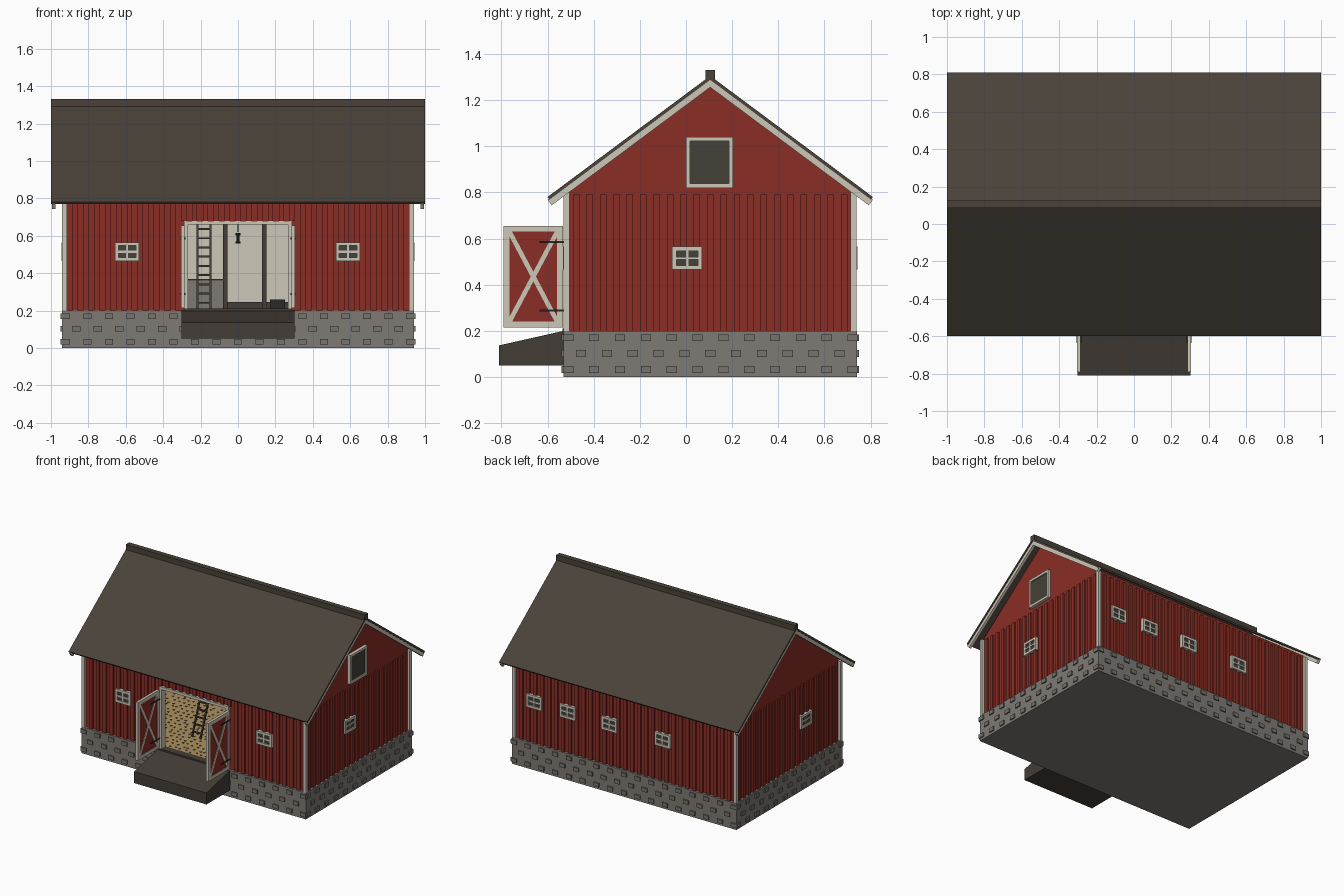
import bpy, bmesh, math, random
from mathutils import Vector, Matrix

if "Cube" in bpy.data.objects:
    bpy.data.objects.remove(bpy.data.objects["Cube"])

random.seed(4)


def srgb(r, g, b):
    f = lambda c: c / 12.92 if c <= 0.04045 else ((c + 0.055) / 1.055) ** 2.4
    return (f(r / 255), f(g / 255), f(b / 255), 1)


def material(name, *rgb):
    m = bpy.data.materials.new(name)
    m.diffuse_color = srgb(*rgb)
    m.use_nodes = True
    m.node_tree.nodes["Principled BSDF"].inputs["Base Color"].default_value = m.diffuse_color
    return m


RED = material("barn_red", 138, 46, 37)
CREAM = material("cream_trim", 205, 199, 184)
ROOF = material("roof_brown", 74, 66, 57)
WOOD = material("dark_wood", 68, 61, 54)
GLASS = material("dark_glass", 68, 65, 56)
STONE = material("foundation_grey", 127, 123, 117)
BLOCK = material("stone_block_grey", 119, 115, 109)
IRON = material("black_iron", 44, 42, 40)
STRAW = material("straw", 172, 146, 98)
CHAFF = material("dark_straw", 118, 98, 64)


def finish(name, bm, mat):
    bmesh.ops.recalc_face_normals(bm, faces=bm.faces)
    me = bpy.data.meshes.new(name)
    bm.to_mesh(me)
    bm.free()
    me.materials.append(mat)
    ob = bpy.data.objects.new(name, me)
    bpy.context.collection.objects.link(ob)
    return ob


def boxes(name, mat, items):
    """Axis-aligned boxes given as x0, x1, y0, y1, z0, z1."""
    bm = bmesh.new()
    for x0, x1, y0, y1, z0, z1 in items:
        m = Matrix.Translation(((x0 + x1) / 2, (y0 + y1) / 2, (z0 + z1) / 2))
        bmesh.ops.create_cube(bm, size=1, matrix=m @ Matrix.Diagonal((x1 - x0, y1 - y0, z1 - z0, 1)))
    return finish(name, bm, mat)


def prism(name, mat, profile, x0, x1):
    """Extrude a y-z profile along x."""
    bm = bmesh.new()
    face = bm.faces.new([bm.verts.new((x0, y, z)) for y, z in profile])
    ext = bmesh.ops.extrude_face_region(bm, geom=[face])
    bmesh.ops.translate(bm, vec=(x1 - x0, 0, 0), verts=[v for v in ext["geom"] if isinstance(v, bmesh.types.BMVert)])
    return finish(name, bm, mat)


def bars(name, mat, pairs, w, d):
    """Square bars between point pairs: w across the y-z plane, d along x."""
    bm = bmesh.new()
    for a, b in pairs:
        a, b = Vector(a), Vector(b)
        t = (b - a).normalized()
        n = Vector((1, 0, 0))
        s = t.cross(n).normalized()
        rot = Matrix((n, s, t)).transposed().to_4x4()
        bmesh.ops.create_cube(bm, size=1, matrix=Matrix.Translation((a + b) / 2) @ rot @ Matrix.Diagonal((d, w, (b - a).length, 1)))
    return finish(name, bm, mat)


WX, YF, YB, YR = 0.92, -0.51, 0.72, 0.105      # wall planes and ridge line
SIDES = {"front": ((0, YF), 0), "right": ((WX, 0), 90), "back": ((0, YB), 180), "left": ((-WX, 0), 270)}


def place(ob, side):
    """Turn a part built facing -y so that it sits on the given wall."""
    (px, py), deg = SIDES[side]
    ob.data.transform(Matrix.Translation((px, py, 0)) @ Matrix.Rotation(math.radians(deg), 4, "Z"))


# Foundation with staggered raised stones
boxes("foundation", STONE, [(-0.94, 0.94, -0.53, 0.74, 0, 0.2)])
stones = []
for row, z in enumerate((0.033, 0.102, 0.17)):
    off = 0.055 * (row % 2)
    for i in range(17):
        x = -0.92 + 0.115 * i + off
        if x < 0.95:
            for y in (-0.53, 0.74):
                stones.append((x - 0.022, x + 0.022, y - 0.009, y + 0.009, z - 0.015, z + 0.015))
    for i in range(12):
        y = -0.51 + 0.112 * i + off
        if y < 0.75:
            for x in (-0.94, 0.94):
                stones.append((x - 0.009, x + 0.009, y - 0.022, y + 0.022, z - 0.015, z + 0.015))
boxes("foundation_stones", BLOCK, stones)

# Walls, with a doorway in the front
boxes("front_wall", RED, [(-WX, -0.285, YF, YF + 0.02, 0.2, 0.815), (0.285, WX, YF, YF + 0.02, 0.2, 0.815),
                          (-0.285, 0.285, YF, YF + 0.02, 0.665, 0.815)])
boxes("back_wall", RED, [(-WX, WX, YB - 0.02, YB, 0.2, 0.815)])
gable = [(YF, 0.2), (YB, 0.2), (YB, 0.815), (YR, 1.28), (YF, 0.815)]
lining = [(YF + 0.02, 0.2), (YB - 0.02, 0.2), (YB - 0.02, 0.81), (YR, 1.26), (YF + 0.02, 0.81)]
for s, n in ((1, "right"), (-1, "left")):
    prism(n + "_gable_wall", RED, gable, s * (WX - 0.02), s * WX)
    prism(n + "_lining", CREAM, lining, s * (WX - 0.03), s * (WX - 0.02))
boxes("back_lining", CREAM, [(-0.89, 0.89, YB - 0.03, YB - 0.02, 0.2, 0.81)])

# Vertical battens on every wall
pitch, bw, bd = 0.058, 0.014, 0.012
battens = []
for i in range(-15, 16):
    x = i * pitch
    battens.append((x - bw, x + bw, YB, YB + bd, 0.2, 0.79))
    battens.append((x - bw, x + bw, YF - bd, YF, 0.2 if abs(x) > 0.3 else 0.68, 0.79))
for i in range(-10, 11):
    y = YR + i * pitch
    for s in (-1, 1):
        a, b = sorted((s * WX, s * (WX + bd)))
        battens.append((a, b, y - bw, y + bw, 0.2, 0.79))
boxes("wall_battens", RED, battens)

# Corner boards
boxes("corner_boards", CREAM, [(min(s * 0.915, s * 0.94), max(s * 0.915, s * 0.94), y, y + 0.025, 0.2, 0.8)
                               for s in (-1, 1) for y in (-0.53, 0.713)])

# Roof slab, barge boards and ridge cap
def chevron(top, thick):
    """Roof-shaped profile, square cut at the eaves; top is the ridge height."""
    dy, dz = thick * 0.6, thick * 0.8
    e = top - 0.525
    return [(-0.6, e), (YR, top), (0.81, e), (0.81 - dy, e - dz), (YR, top - thick * 1.25), (-0.6 + dy, e - dz)]


prism("roof", ROOF, chevron(1.305, 0.014), -1.0, 1.0)
for s, n in ((1, "right"), (-1, "left")):
    prism(n + "_barge_board", CREAM, chevron(1.293, 0.03), s * 0.975, s * 0.995)
boxes("ridge_cap", ROOF, [(-1, 1, 0.085, 0.125, 1.29, 1.33)])


# Windows: dark pane, cream frame, optional cross bars
def window(side, u, z, w, h, cross=True, f=0.018):
    x0, x1, z0, z1 = u - w / 2, u + w / 2, z - h / 2, z + h / 2
    trim = [(x0, x0 + f, -0.024, 0, z0, z1), (x1 - f, x1, -0.024, 0, z0, z1),
            (x0 + f, x1 - f, -0.024, 0, z0, z0 + f), (x0 + f, x1 - f, -0.024, 0, z1 - f, z1)]
    if cross:
        trim += [(u - 0.006, u + 0.006, -0.021, 0, z0 + f, z1 - f), (x0 + f, x1 - f, -0.022, 0, z - 0.006, z + 0.006)]
    place(boxes(side + "_window_frame", CREAM, trim), side)
    place(boxes(side + "_window_pane", GLASS, [(x0 + 0.004, x1 - 0.004, -0.015, 0, z0 + 0.004, z1 - 0.004)]), side)


for x in (-0.593, 0.588):
    window("front", x, 0.515, 0.13, 0.1)
for x in (0.755, 0.475, 0.125, -0.32):
    window("back", -x, 0.515, 0.13, 0.1)
window("right", 0.005, 0.515, 0.13, 0.1)
window("left", 0.1, 0.515, 0.13, 0.1)
window("right", 0.102, 0.93, 0.205, 0.22, cross=False)

# Doorway surround and threshold
boxes("door_surround", CREAM, [(-0.29, -0.268, -0.53, -0.485, 0.2, 0.66), (0.268, 0.29, -0.53, -0.485, 0.2, 0.66),
                               (-0.29, 0.29, -0.53, -0.485, 0.66, 0.68)])
boxes("threshold", WOOD, [(-0.29, 0.29, -0.535, -0.48, 0.195, 0.21)])

# Doors standing open, braced on both faces
for s, n in ((-1, "left"), (1, "right")):
    c = s * 0.295
    y0, y1, z0, z1, f, t = -0.79, -0.533, 0.215, 0.655, 0.025, 0.01
    boxes(n + "_door_panel", RED, [(c - 0.006, c + 0.006, y0 + 0.003, y1 - 0.003, z0 + 0.003, z1 - 0.003)])
    boxes(n + "_door_frame", CREAM, [(c - t, c + t, y0, y0 + f, z0, z1), (c - t, c + t, y1 - f, y1, z0, z1),
                                     (c - t, c + t, y0 + f, y1 - f, z0, z0 + f), (c - t, c + t, y0 + f, y1 - f, z1 - f, z1)])
    bars(n + "_door_brace", CREAM, [((c, y0 + f, z0 + f), (c, y1 - f, z1 - f)), ((c, y0 + f, z1 - f), (c, y1 - f, z0 + f))],
         0.02, 0.018)
    boxes(n + "_door_hinges", IRON, [(c - 0.013, c + 0.013, -0.635, -0.53, z - 0.005, z + 0.005) for z in (0.288, 0.585)])

# Entry ramp
prism("ramp", WOOD, [(-0.81, 0.05), (-0.53, 0.05), (-0.53, 0.2), (-0.81, 0.137)], -0.303, 0.303)

# Straw-covered floor with scattered flecks
boxes("straw_floor", STRAW, [(-0.89, 0.89, -0.485, 0.69, 0.2, 0.206)])
flecks = []
for i in range(27):
    for j in range(18):
        x = -0.8 + i * 0.045 + random.uniform(-0.01, 0.01)
        y = -0.45 + j * 0.045 + random.uniform(-0.01, 0.01)
        flecks.append((x - 0.006, x + 0.006, y - 0.005, y + 0.005, 0.205, 0.21))
boxes("straw_flecks", CHAFF, flecks)

# Leaning ladder
pt = lambda x, k: (x, -0.24 + 0.22 * k, 0.207 + 0.58 * k)
bars("ladder_rails", WOOD, [(pt(x, 0), pt(x, 1)) for x in (-0.217, -0.147)], 0.012, 0.01)
boxes("ladder_rungs", WOOD, [(-0.215, -0.15, pt(0, k)[1] - 0.005, pt(0, k)[1] + 0.005, pt(0, k)[2] - 0.005, pt(0, k)[2] + 0.005)
                             for k in [0.06 + 0.085 * i for i in range(11)]])

# Interior: posts, stall wall, sill beam, hay loft, feed trough
boxes("interior_posts", WOOD, [(x - 0.012, x + 0.012, 0.42, 0.445, 0.2, 0.78) for x in (-0.068, 0.14)])
boxes("loft_floor", WOOD, [(-0.89, 0.89, 0.0, 0.69, 0.77, 0.785)])
boxes("stall_wall", STONE, [(-0.6, -0.08, 0.43, 0.45, 0.2, 0.36)])
boxes("stall_cap", WOOD, [(-0.6, -0.08, 0.425, 0.455, 0.36, 0.37)])
boxes("sill_beam", WOOD, [(-0.06, 0.6, 0.43, 0.46, 0.2, 0.245)])
boxes("feed_trough", IRON, [(0.17, 0.25, 0.38, 0.42, 0.206, 0.26)])

# Hanging lantern
bm = bmesh.new()
for r, z, h in ((0.003, 0.7, 0.16), (0.013, 0.608, 0.014), (0.007, 0.585, 0.035), (0.013, 0.564, 0.012)):
    bmesh.ops.create_cone(bm, cap_ends=True, segments=8, radius1=r, radius2=r, depth=h,
                          matrix=Matrix.Translation((0, 0.3, z)))
finish("lantern", bm, IRON)
